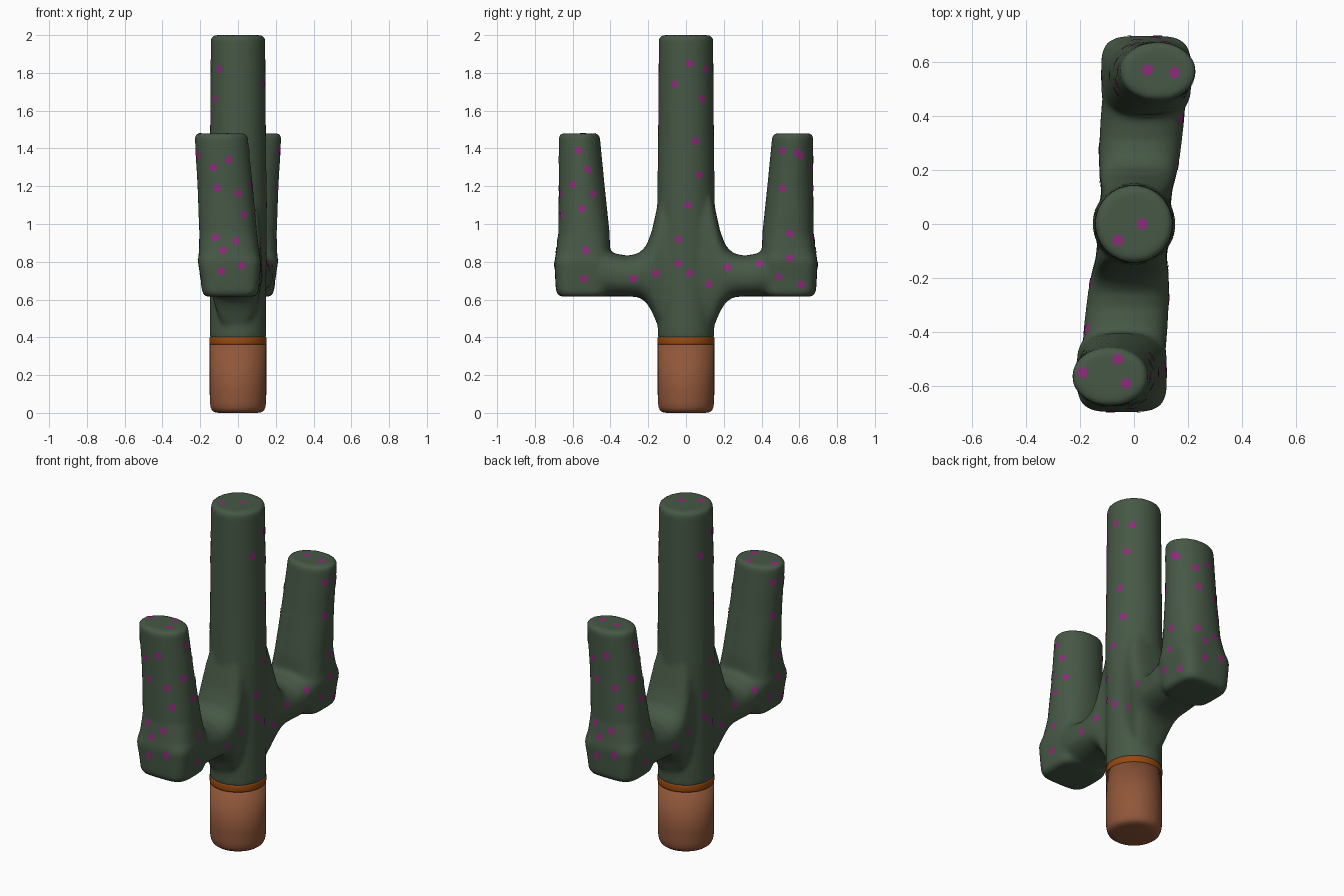
import bpy, bmesh, math
from mathutils import Vector
from mathutils.bvhtree import BVHTree

if "Cube" in bpy.data.objects:
    bpy.data.objects.remove(bpy.data.objects["Cube"])


def material(name, rgb):
    m = bpy.data.materials.new(name)
    m.diffuse_color = (*rgb, 1)
    m.use_nodes = True
    m.node_tree.nodes["Principled BSDF"].inputs["Base Color"].default_value = m.diffuse_color
    return m


def add_object(name, bm, mat):
    mesh = bpy.data.meshes.new(name)
    bm.to_mesh(mesh)
    bm.free()
    ob = bpy.data.objects.new(name, mesh)
    bpy.context.collection.objects.link(ob)
    mesh.materials.append(mat)
    mesh.shade_smooth()
    return ob


def super_ring(rx, ry, n, sides=48):
    pts = []
    for i in range(sides):
        a = 2 * math.pi * i / sides
        c, s = math.cos(a), math.sin(a)
        pts.append((rx * math.copysign(abs(c) ** (2 / n), c),
                    ry * math.copysign(abs(s) ** (2 / n), s)))
    return pts


def loft(bm, rings):
    rows = [[bm.verts.new(p) for p in r] for r in rings]
    faces = [bm.faces.new(rows[0]), bm.faces.new(rows[-1])]
    for a, b in zip(rows, rows[1:]):
        for i in range(len(a)):
            j = (i + 1) % len(a)
            faces.append(bm.faces.new((a[i], a[j], b[j], b[i])))
    bmesh.ops.recalc_face_normals(bm, faces=faces)


def lathe(bm, profile):
    loft(bm, [[(x, y, z) for x, y in super_ring(r, r, 2)] for r, z in profile])


green = material("cactus_green", (0.062, 0.098, 0.060))
brown = material("base_brown", (0.28, 0.095, 0.042))
orange = material("band_orange", (0.30, 0.065, 0.005))
pink = material("spot_magenta", (0.26, 0.026, 0.19))

# Trunk
bm = bmesh.new()
lathe(bm, [(0.150, 0.39), (0.150, 0.7), (0.153, 1.1), (0.149, 1.4),
           (0.144, 1.98), (0.138, 2.0)])

# Upright arm sections: z, centre x, centre y, radius x, radius y, squareness
upright = [(0.615, 0.04, 0.55, 0.135, 0.12, 4), (0.64, 0.04, 0.55, 0.15, 0.138, 4),
           (0.70, 0.04, 0.55, 0.155, 0.142, 4), (0.80, 0.045, 0.55, 0.168, 0.147, 4),
           (0.85, 0.047, 0.545, 0.16, 0.143, 3), (0.95, 0.052, 0.54, 0.153, 0.136, 2.4),
           (1.20, 0.068, 0.552, 0.147, 0.122, 2), (1.465, 0.089, 0.565, 0.141, 0.109, 2),
           (1.48, 0.09, 0.565, 0.136, 0.104, 2)]
# Sideways arm sections: y, bottom z, top z, half width
sideways = [(0.05, 0.40, 1.30, 0.13), (0.13, 0.43, 1.20, 0.132), (0.155, 0.475, 1.08, 0.138),
            (0.18, 0.535, 0.965, 0.142), (0.21, 0.585, 0.885, 0.146), (0.25, 0.612, 0.845, 0.15),
            (0.31, 0.617, 0.832, 0.153), (0.38, 0.617, 0.845, 0.155), (0.45, 0.617, 0.88, 0.155),
            (0.55, 0.62, 0.90, 0.15)]
for s in (1, -1):
    loft(bm, [[(s * (cx + x), s * (cy + y), z) for x, y in super_ring(rx, ry, n)]
              for z, cx, cy, rx, ry, n in upright])
    loft(bm, [[(s * (0.08 * y + u), s * y, (lo + hi) / 2 + v)
               for u, v in super_ring(w, (hi - lo) / 2, 2.4)]
              for y, lo, hi, w in sideways])
body = add_object("cactus_body", bm, green)

# Fuse trunk and arms into one soft skin
fuse = body.modifiers.new("fuse", 'REMESH')
fuse.mode = 'VOXEL'
fuse.voxel_size = 0.013
fuse.use_smooth_shade = True
soften = body.modifiers.new("soften", 'SMOOTH')
soften.factor = 0.5
soften.iterations = 8
deps = bpy.context.evaluated_depsgraph_get()
skin = bpy.data.meshes.new_from_object(body.evaluated_get(deps))
body.modifiers.clear()
body.data = skin
skin.shade_smooth()
if not skin.materials:
    skin.materials.append(green)

# Brown base and orange band
bm = bmesh.new()
lathe(bm, [(0.10, 0), (0.125, 0.004), (0.138, 0.014), (0.145, 0.03), (0.149, 0.06),
           (0.150, 0.12), (0.150, 0.365)])
add_object("base", bm, brown)
bm = bmesh.new()
lathe(bm, [(0.150, 0.362), (0.151, 0.37), (0.151, 0.395), (0.149, 0.402)])
add_object("base_band", bm, orange)

# Spots, as seen from the side (y, z), the front (x, z) and the top (x, y)
side_spots = [(.02, 1.85), (-.06, 1.74), (.05, 1.44), (.07, 1.26), (.01, 1.1), (-.04, .92),
              (.02, .74), (.12, .68), (.22, .77), (.39, .79), (.49, .72), (.61, .68),
              (.55, .82), (.55, .95), (.51, 1.19), (.51, 1.39), (.59, 1.38), (-.57, 1.39),
              (-.52, 1.29), (-.6, 1.21), (-.49, 1.16), (-.55, 1.08), (-.53, .86),
              (-.54, .71), (-.28, .71), (-.16, .74), (-.04, .79)]
front_spots = [(-.1, 1.82), (-.12, 1.66), (-.21, 1.36), (-.05, 1.34), (-.13, 1.3),
               (-.11, 1.19), (0, 1.16), (.03, 1.05), (-.12, .93), (-.08, .86),
               (-.09, .75), (.02, .78), (-.01, .91)]
top_spots = [(.05, .57), (.15, .56), (.03, 0), (-.06, -.06), (-.06, -.5), (-.19, -.55),
             (-.03, -.59)]
rays = [((x, y, 3), (0, 0, -1)) for x, y in top_spots]
for s in (1, -1):
    rays += [((3 * s, y * s, z), (-s, 0, 0)) for y, z in side_spots]
    rays += [((x * s, -3 * s, z), (0, s, 0)) for x, z in front_spots]

tree = BVHTree.FromPolygons([v.co for v in skin.vertices], [p.vertices for p in skin.polygons])
bm = bmesh.new()
for origin, direction in rays:
    hit, normal, _, _ = tree.ray_cast(Vector(origin), Vector(direction))
    if hit is None:
        continue
    u = normal.orthogonal().normalized()
    w = normal.cross(u)

    def on_skin(r, a):
        p, n, _, _ = tree.find_nearest(hit + r * (u * math.cos(a) + w * math.sin(a)))
        return bm.verts.new(p + n * 0.0025)

    mid = on_skin(0, 0)
    ring = [on_skin(0.021, i * math.pi / 6) for i in range(12)]
    for i in range(12):
        bm.faces.new((mid, ring[i], ring[(i + 1) % 12]))
add_object("spots", bm, pink)
